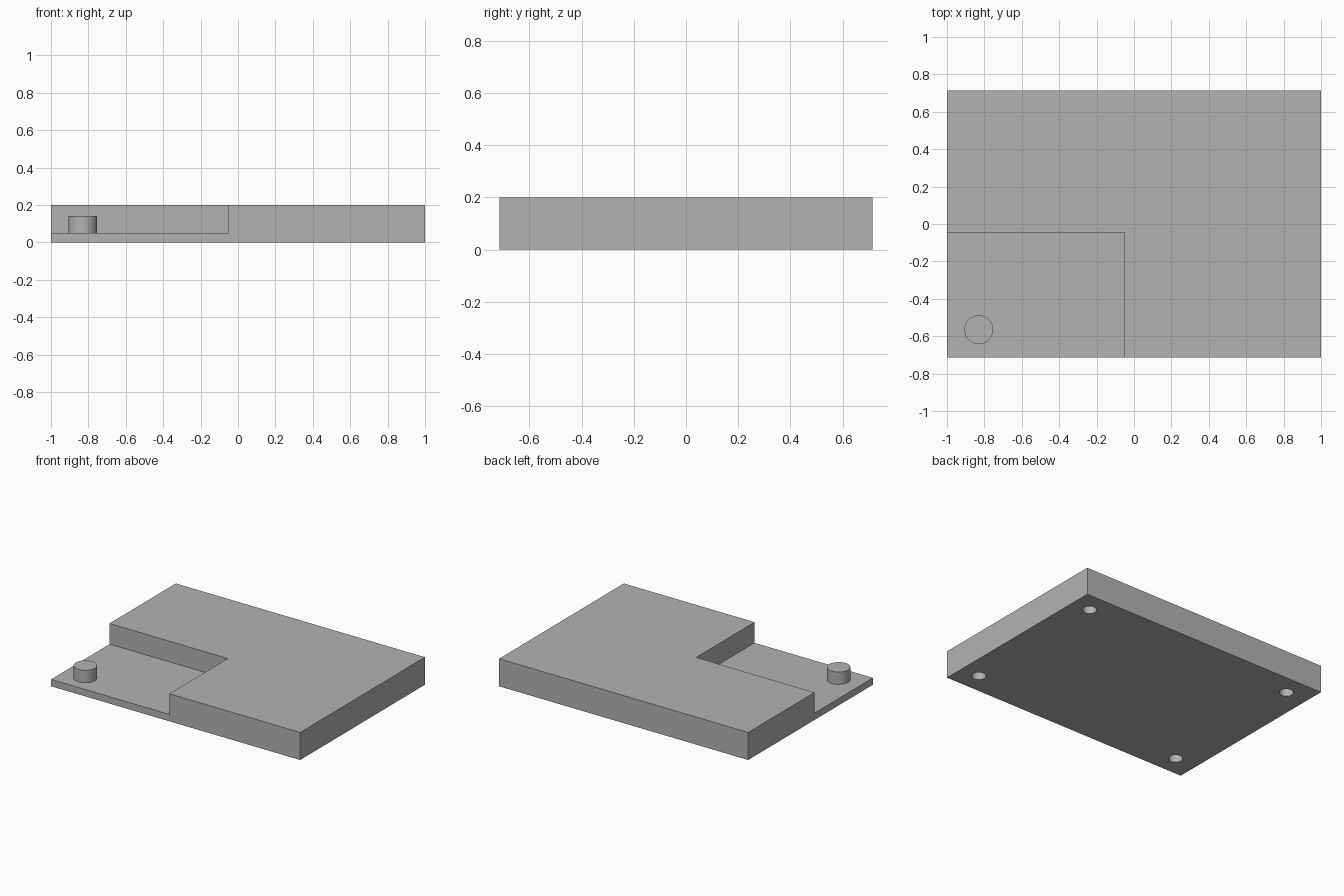
import bpy

cube = bpy.data.objects.get("Cube")
if cube:
    bpy.data.objects.remove(cube, do_unlink=True)

W, D, H = 2.0, 1.43, 0.2          # overall block size
FLOOR = 0.05                      # height of the recess floor
PEG = (-0.83, -0.565)

grey = bpy.data.materials.new("plain grey")
grey.use_nodes = True
colour = (0.45, 0.45, 0.45, 1)
grey.diffuse_color = colour
grey.node_tree.nodes["Principled BSDF"].inputs["Base Color"].default_value = colour


def box(name, lo, hi):
    bpy.ops.mesh.primitive_cube_add(size=1, location=[(a + b) / 2 for a, b in zip(lo, hi)])
    ob = bpy.context.object
    ob.name = name
    ob.scale = [b - a for a, b in zip(lo, hi)]
    bpy.ops.object.transform_apply(location=True, rotation=True, scale=True)
    ob.data.materials.append(grey)
    return ob


def cylinder(name, xy, radius, z0, z1):
    bpy.ops.mesh.primitive_cylinder_add(vertices=64, radius=radius, depth=z1 - z0,
                                        location=(*xy, (z0 + z1) / 2))
    ob = bpy.context.object
    ob.name = name
    ob.data.materials.append(grey)
    return ob


def combine(target, tool, operation):
    mod = target.modifiers.new(operation.lower(), "BOOLEAN")
    mod.operation, mod.object, mod.solver = operation, tool, "EXACT"
    bpy.context.view_layer.objects.active = target
    bpy.ops.object.modifier_apply(modifier=mod.name)
    bpy.data.objects.remove(tool, do_unlink=True)


# Block with the open corner recess
block = box("base_block", (-W / 2, -D / 2, 0), (W / 2, D / 2, H))
combine(block, box("recess_cutter", (-W / 2 - 0.1, -D / 2 - 0.1, FLOOR), (-0.05, -0.045, H + 0.1)),
        "DIFFERENCE")

# Peg standing in the recess
combine(block, cylinder("peg", PEG, 0.077, FLOOR - 0.02, 0.14), "UNION")

# Blind screw holes in the underside
for x in (-0.83, 0.855):
    for y in (-0.565, 0.565):
        combine(block, cylinder("hole_cutter", (x, y), 0.047, -0.05, 0.1), "DIFFERENCE")

# Smooth round walls, sharp edges
bpy.ops.object.select_all(action="DESELECT")
block.select_set(True)
bpy.context.view_layer.objects.active = block
bpy.ops.object.shade_smooth_by_angle()
